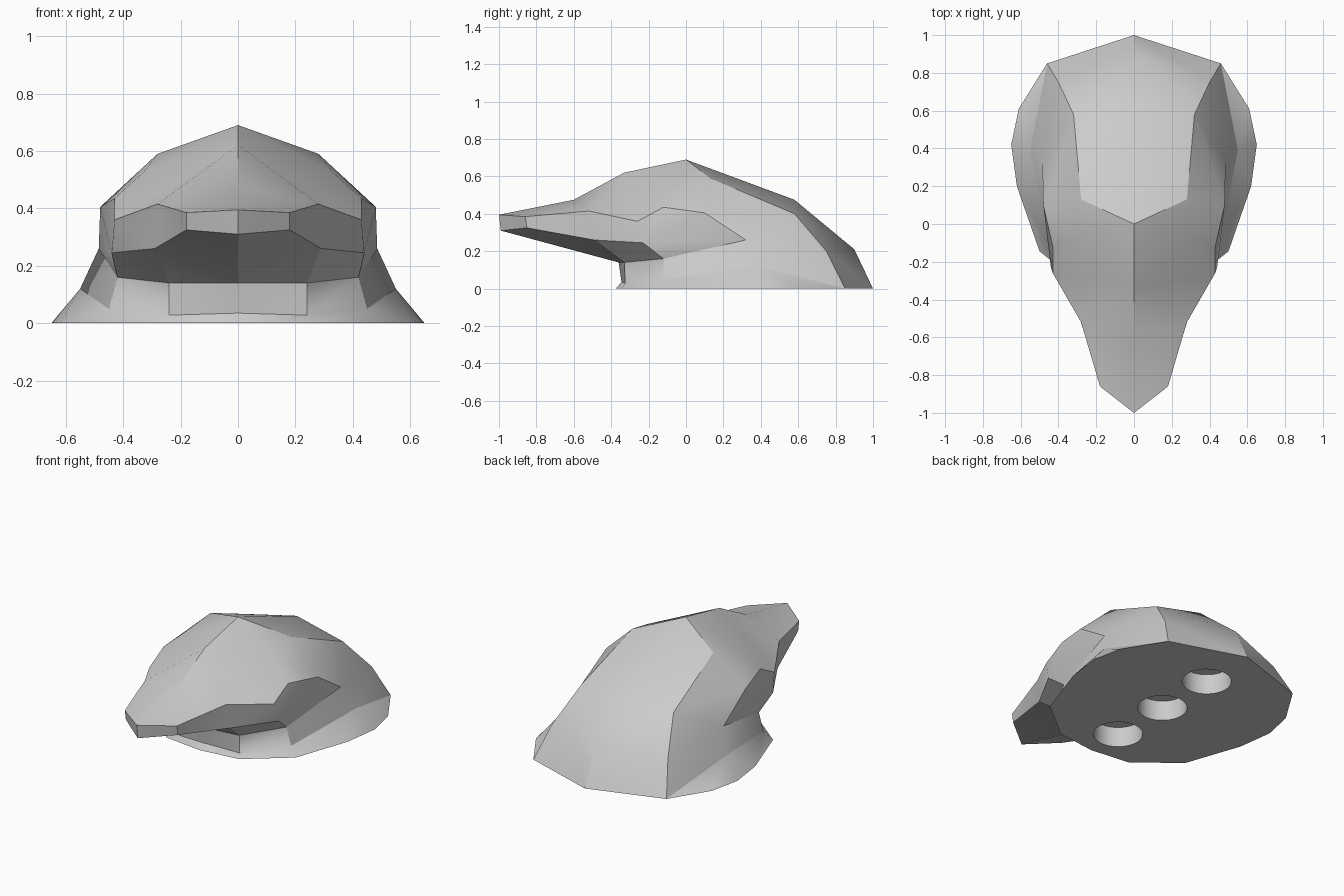
import bpy
import bmesh
from math import radians

cube = bpy.data.objects.get("Cube")
if cube:
    bpy.data.objects.remove(cube, do_unlink=True)

stone = bpy.data.materials.new("stone_grey")
stone.use_nodes = True
colour = (0.6, 0.6, 0.6, 1)
stone.diffuse_color = colour
stone.node_tree.nodes["Principled BSDF"].inputs["Base Color"].default_value = colour

# Contour rows of one half, each running front to back or top to bottom
snout_crest = [(0, -1, .395), (0, -.6, .475), (0, -.33, .62)]
back_crest = [(0, 0, .69), (0, .58, .475), (0, .9, .21), (0, 1, 0)]
back_ridge = [(.28, .13, .59), (.32, .58, .4), (.4, .75, .2), (.46, .85, 0)]
brow = [(.18, -.86, .385), (.28, -.52, .415), (.43, -.26, .36), (.43, -.12, .435)]
jaw = [(0, -.99, .31), (.18, -.85, .325), (.29, -.49, .26), (.44, -.23, .245)]
step_top = [(0, -.36, .14), (.24, -.33, .14), (.42, -.12, .16)]
step_low = [(0, -.345, .035), (.24, -.325, .028), (.45, -.12, .05)]
base_front = [(0, -.375, 0), (.25, -.345, 0), (.5, -.145, 0)]
flank = [(.48, .1, .405), (.485, .32, .26), (.55, .39, .12), (.65, .42, 0)]
base_rear = (.61, .61, 0)
base_side = (.62, .2, 0)
shoulder = (.33, -.08, .525)

bm = bmesh.new()


def face(*points):
    """Add a face and its mirror image, skipping collapsed ones."""
    if len(set(points)) < len(points):
        return
    for side in (1, -1):
        bm.faces.new([bm.verts.new((side * x, y, z)) for x, y, z in points])


def strip(a, b):
    """Skin two rows of equal length."""
    for i in range(len(a) - 1):
        face(a[i], a[i + 1], b[i])
        face(a[i + 1], b[i + 1], b[i])


def fan(centre, rim):
    """Skin a rim around one point."""
    for p, q in zip(rim, rim[1:]):
        face(centre, p, q)


# Back panel and flanks
strip(back_crest, back_ridge)
strip(back_ridge, flank[:3] + [base_rear])
face(base_rear, flank[3], flank[2])

# Domed top and overhanging nose
strip(snout_crest, brow[:3])
fan(shoulder, [back_ridge[0], back_crest[0], snout_crest[2], brow[2],
               brow[3], flank[0], back_ridge[0]])
strip([snout_crest[0]] + brow[:3], jaw)

# Hollow under the overhang
strip(jaw, step_top[:1] + step_top)
fan(jaw[3], [brow[2], brow[3], flank[0], flank[1], step_top[2]])

# Low step and flared skirt
strip(step_top, step_low)
strip(step_low, base_front)
fan(flank[2], [flank[1], step_top[2], step_low[2], base_side, flank[3]])
face(step_low[2], base_front[2], base_side)

# Weld the halves and close the flat underside
bmesh.ops.remove_doubles(bm, verts=bm.verts[:], dist=0.0005)
bmesh.ops.holes_fill(bm, edges=[e for e in bm.edges if e.is_boundary], sides=0)
bmesh.ops.recalc_face_normals(bm, faces=bm.faces[:])

mesh = bpy.data.meshes.new("rock_body")
bm.to_mesh(mesh)
bm.free()
mesh.materials.append(stone)
rock = bpy.data.objects.new("rock_body", mesh)
bpy.context.collection.objects.link(rock)

# Three round sockets in the underside
for y in (-.14, .25, .64):
    bpy.ops.mesh.primitive_cylinder_add(vertices=32, radius=.14, depth=.25,
                                        location=(0, y, 0))
    cutter = bpy.context.object
    cutter.name = "socket_cutter"
    cutter.hide_render = True
    cutter.data.materials.append(stone)
    cut = rock.modifiers.new("socket", 'BOOLEAN')
    cut.operation = 'DIFFERENCE'
    cut.solver = 'EXACT'
    cut.object = cutter
    bpy.context.view_layer.objects.active = rock
    bpy.ops.object.modifier_apply(modifier=cut.name)
    bpy.data.objects.remove(cutter, do_unlink=True)

# Soft facets with crisp ridges
bpy.ops.object.select_all(action='DESELECT')
rock.select_set(True)
bpy.context.view_layer.objects.active = rock
bpy.ops.object.shade_smooth_by_angle(angle=radians(30))
